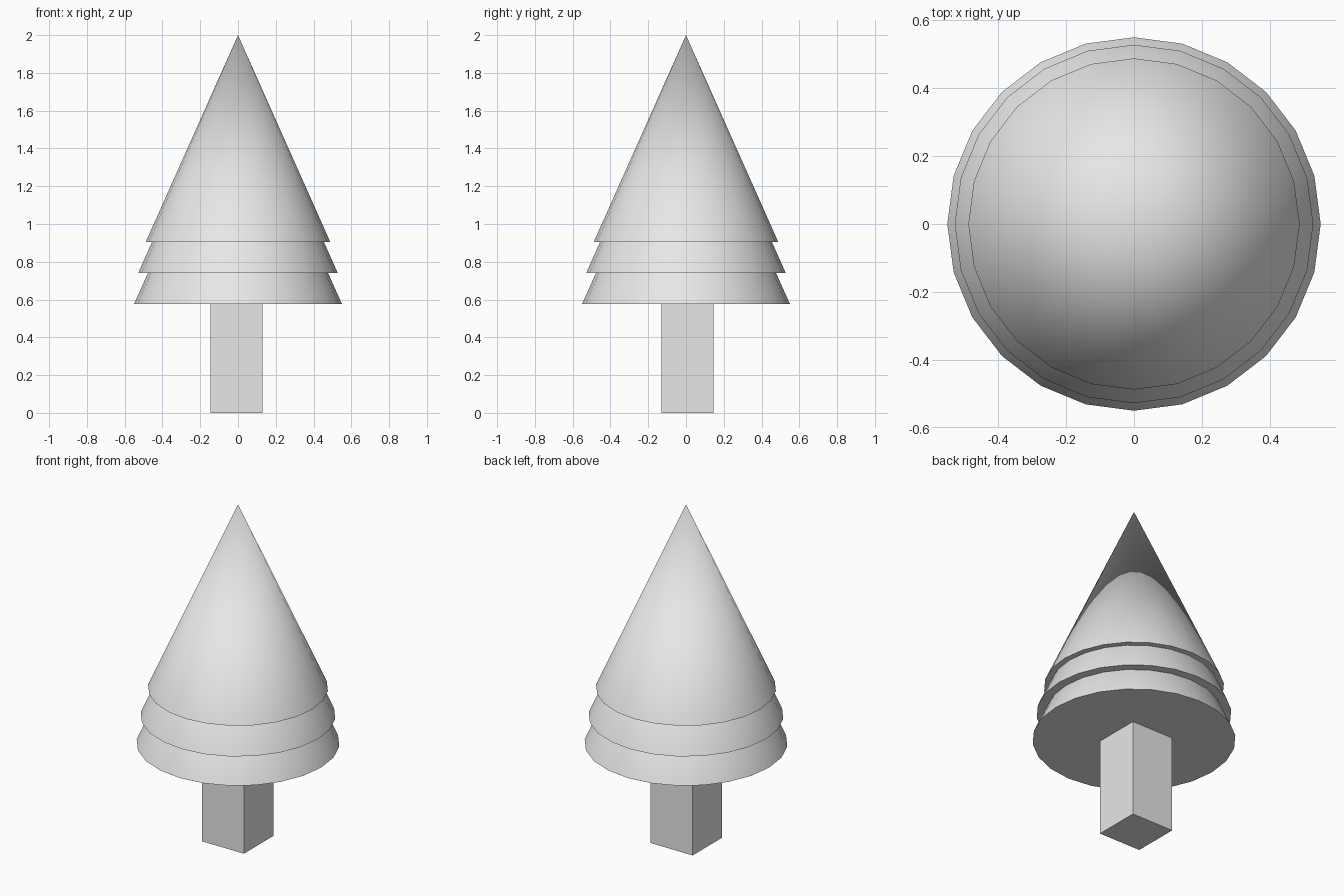
import bpy
import math

default_cube = bpy.data.objects.get("Cube")
if default_cube:
    bpy.data.objects.remove(default_cube, do_unlink=True)

SIDES = 24
SLOPE = 0.446  # radius lost per unit of height

# One plain colour throughout
grey = bpy.data.materials.new("light_grey")
grey.use_nodes = True
grey.diffuse_color = (0.8, 0.8, 0.8, 1)
grey.node_tree.nodes["Principled BSDF"].inputs["Base Color"].default_value = (0.8, 0.8, 0.8, 1)


def finish(name):
    obj = bpy.context.object
    obj.name = name
    obj.data.name = name
    obj.data.materials.append(grey)
    return obj


# Foliage: three nested closed cones with parallel sides
def add_tier(name, radius, base):
    height = radius / SLOPE
    bpy.ops.mesh.primitive_cone_add(vertices=SIDES, radius1=radius, radius2=0,
                                    depth=height, location=(0, 0, base + height / 2))
    finish(name)
    bpy.ops.object.shade_smooth_by_angle(angle=math.radians(30))


for name, radius, base in (("lower_foliage", 0.55, 0.577),
                           ("middle_foliage", 0.528, 0.741),
                           ("upper_foliage", 0.488, 0.906)):
    add_tier(name, radius, base)

# Trunk: square post set slightly off centre, reaching the foliage underside
TRUNK_WIDTH, TRUNK_HEIGHT = 0.277, 0.58
bpy.ops.mesh.primitive_cube_add(size=1, location=(-0.008, 0.008, TRUNK_HEIGHT / 2))
trunk = finish("trunk")
trunk.scale = (TRUNK_WIDTH, TRUNK_WIDTH, TRUNK_HEIGHT)
bpy.ops.object.transform_apply(location=False, rotation=False, scale=True)
